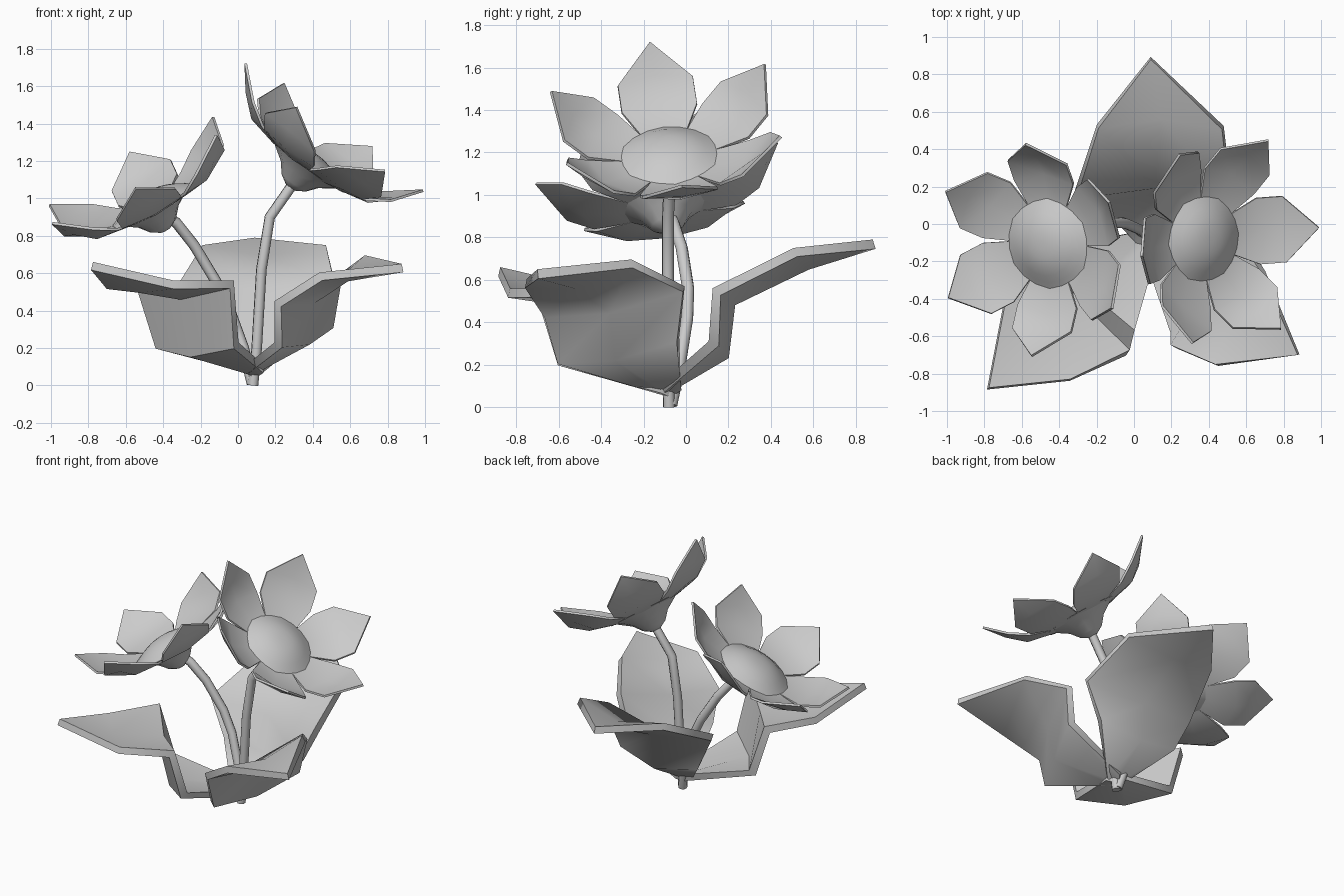
import bpy, bmesh, math
from mathutils import Vector, Matrix

if "Cube" in bpy.data.objects:
    bpy.data.objects.remove(bpy.data.objects["Cube"])


def finish(name, bm, matrix=None, thick=0, angle=40):
    """Turn a bmesh into a named object, optionally thickened."""
    me = bpy.data.meshes.new(name)
    bm.to_mesh(me)
    bm.free()
    ob = bpy.data.objects.new(name, me)
    bpy.context.collection.objects.link(ob)
    if matrix:
        ob.matrix_world = matrix
    bpy.ops.object.select_all(action='DESELECT')
    ob.select_set(True)
    bpy.context.view_layer.objects.active = ob
    if thick:
        m = ob.modifiers.new("thickness", 'SOLIDIFY')
        m.thickness = thick
        m.offset = -1
        m.use_even_offset = True
        bpy.ops.object.modifier_apply(modifier=m.name)
    bpy.ops.object.shade_smooth_by_angle(angle=math.radians(angle))
    return ob


def sheet(bm, rows, tip):
    """Skin rows of three points and close them with a pointed tip."""
    vs = [[bm.verts.new(p) for p in r] for r in rows]
    for a, b in zip(vs, vs[1:]):
        for c in range(2):
            bm.faces.new((a[c], b[c], b[c + 1], a[c + 1]))
    t = bm.verts.new(tip)
    for c in range(2):
        bm.faces.new((vs[-1][c], t, vs[-1][c + 1]))


def lathe(bm, profile, n):
    rings = [[bm.verts.new((r * math.cos(2 * math.pi * i / n),
                            r * math.sin(2 * math.pi * i / n), h)) for i in range(n)]
             for r, h in profile]
    for a, b in zip(rings, rings[1:]):
        for i in range(n):
            j = (i + 1) % n
            bm.faces.new((a[i], a[j], b[j], b[i]))
    bm.faces.new(rings[0][::-1])
    bm.faces.new(rings[-1])


# Leaves: rows of (mid distance, side distance, half width, mid z, side z)
def leaf(name, tip_xy, rows, tip_z, tilt=0, shear=0, skew=0):
    base = Vector((0.08, -0.09, 0))
    d = Vector((*tip_xy, 0)) - base
    length = d.length
    d.normalize()
    p = Vector((-d.y, d.x, 0))
    bm = bmesh.new()
    pts = []
    for dm, ds, w, zm, zs in rows:
        pts.append([base + d * (dist - skew * s * w) + p * (s * w + shear * dist)
                    + Vector((0, 0, z + tilt * s * w))
                    for dist, s, z in ((ds, -1, zs), (dm, 0, zm), (ds, 1, zs))])
    sheet(bm, pts, base + d * length + Vector((0, 0, tip_z)))
    finish(name, bm, thick=0.045, angle=60)


root = (-0.04, -0.03, 0.05, 0.09, 0.11)
leaf("back_leaf", (0.09, 0.88),
     [root, (0.25, 0.2, 0.29, 0.26, 0.31), (0.28, 0.22, 0.41, 0.51, 0.56),
      (0.65, 0.6, 0.33, 0.69, 0.75)], 0.79, shear=-0.09)
leaf("right_leaf", (0.875, -0.70),
     [root, (0.35, 0.33, 0.30, 0.25, 0.28), (0.39, 0.36, 0.35, 0.47, 0.51),
      (0.65, 0.63, 0.27, 0.6, 0.65)], 0.65, tilt=0.17, shear=-0.06, skew=0.2)
leaf("left_leaf", (-0.775, -0.875),
     [root, (0.42, 0.38, 0.30, 0.19, 0.23), (0.49, 0.47, 0.36, 0.5, 0.56),
      (0.82, 0.81, 0.26, 0.54, 0.56)], 0.66)


# Flowers: rounded cup, six upturned petals and a low centre dome
def flower(side, centre, normal, first_tip, depth, tip_r):
    n = Vector(normal).normalized()
    c = Vector(centre)
    u = Vector(first_tip) - c
    u = (u - n * u.dot(n)).normalized()
    v = n.cross(u)
    o = c - n * depth
    mat = Matrix(((u.x, v.x, n.x, o.x), (u.y, v.y, n.y, o.y),
                  (u.z, v.z, n.z, o.z), (0, 0, 0, 1)))

    bm = bmesh.new()
    lathe(bm, [(0.03, -0.06), (0.08, -0.03), (0.125, 0.025), (0.2, 0.075), (0.22, 0.09)], 12)
    finish(side + "_cup", bm, mat, angle=60)

    bm = bmesh.new()
    f = depth / 0.35
    for k in range(6):
        a0 = k * math.pi / 3
        rows = []
        # radius, half angle, mid height, side height
        for r, half, hm, hs in ((0.14, 30, 0.085, 0.085), (0.22, 29.8, 0.095, 0.1),
                                (0.38, 28, 0.13, 0.14), (0.485, 21.5, 0.225, 0.215)):
            row = []
            for s, h in ((-1, hs), (0, hm), (1, hs)):
                a = a0 + s * math.radians(half)
                row.append((r * math.cos(a), r * math.sin(a), h * f))
            rows.append(row)
        sheet(bm, rows, (tip_r * math.cos(a0), tip_r * math.sin(a0), depth))
    finish(side + "_petals", bm, mat, thick=0.014, angle=50)

    bm = bmesh.new()
    lathe(bm, [(0.25, 0.088), (0.21, 0.108), (0.17, 0.13), (0.12, 0.15),
               (0.07, 0.162), (0.02, 0.165)], 18)
    finish(side + "_flower_centre", bm, mat, angle=60)
    return o


right_o = flower("right", (0.518, -0.095, 1.385), (0.588, -0.062, 0.806),
                 (0.04, -0.17, 1.72), 0.345, 0.583)
left_o = flower("left", (-0.565, -0.14, 1.155), (-0.475, -0.16, 0.865),
                (-1.0, 0.165, 0.97), 0.315, 0.57)


# Stems
def stem(name, points):
    cu = bpy.data.curves.new(name, 'CURVE')
    cu.dimensions = '3D'
    cu.bevel_depth = 0.029
    cu.bevel_resolution = 2
    cu.use_fill_caps = True
    sp = cu.splines.new('POLY')
    sp.points.add(len(points) - 1)
    for q, p in zip(sp.points, points):
        q.co = (*p, 1)
    ob = bpy.data.objects.new(name, cu)
    bpy.context.collection.objects.link(ob)
    bpy.ops.object.select_all(action='DESELECT')
    ob.select_set(True)
    bpy.context.view_layer.objects.active = ob
    bpy.ops.object.convert(target='MESH')
    bpy.ops.object.shade_smooth_by_angle(angle=math.radians(50))


stem("right_stem", [(0.08, -0.08, 0), (0.1, -0.085, 0.2), (0.125, -0.085, 0.62),
                    (0.17, -0.085, 0.9), tuple(right_o)])
stem("left_stem", [(0.075, -0.07, 0.01), (0.03, -0.03, 0.2), (-0.05, 0.005, 0.42),
                   (-0.12, 0.01, 0.56), (-0.235, -0.02, 0.75), (-0.33, -0.06, 0.87),
                   tuple(left_o + Vector((0, 0, 0.04)))])
